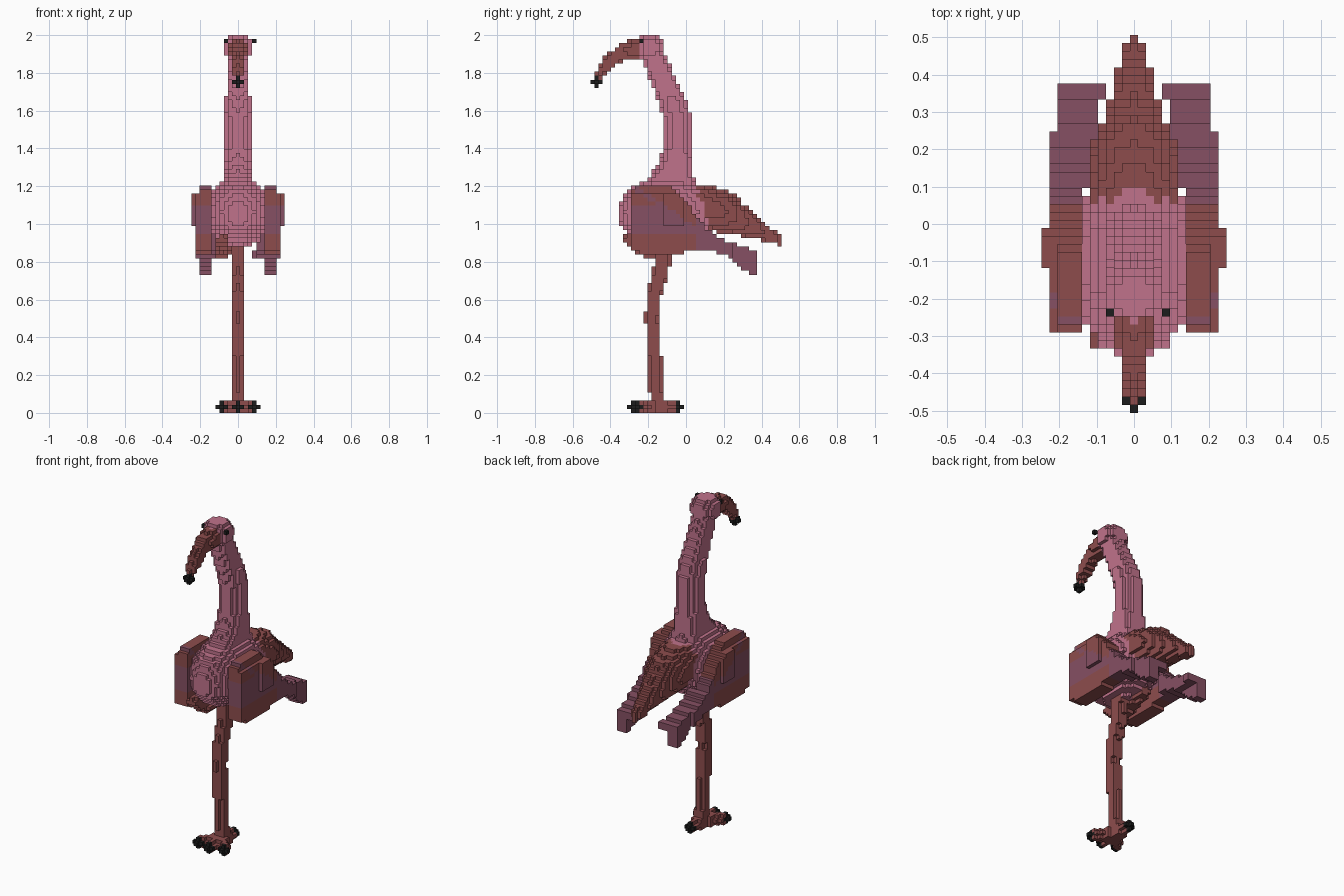
import bpy
import bmesh
from math import floor
from mathutils import Vector

old = bpy.data.objects.get("Cube")
if old:
    bpy.data.objects.remove(old, do_unlink=True)

V = 2 / 93  # edge of one block


def material(name, rgb):
    m = bpy.data.materials.new(name)
    m.use_nodes = True
    m.diffuse_color = (*rgb, 1)
    m.node_tree.nodes["Principled BSDF"].inputs["Base Color"].default_value = (*rgb, 1)
    return m


PINK = material("soft_pink", (0.53, 0.17, 0.26))
RED = material("brick_red", (0.27, 0.073, 0.073))
PURPLE = material("dusky_purple", (0.24, 0.08, 0.125))
BLACK = material("black", (0.012, 0.012, 0.012))

taken = {}   # block -> part name, the first part to claim a block keeps it
parts = {}   # part name -> (materials, colour rule)


def add_part(name, inside, mats, rule=None):
    """Claim every free block whose centre lies inside the shape."""
    parts[name] = (mats, rule)
    for i in range(-11, 12):
        for j in range(-23, 24):
            for k in range(93):
                p = Vector((i * V, j * V, (k + 0.5) * V))
                if (i, j, k) not in taken and inside(p):
                    taken[i, j, k] = name


def ellipsoid(center, radii):
    c = Vector(center)
    return lambda p: sum(((p[a] - c[a]) / radii[a]) ** 2 for a in range(3)) <= 1


def tube(*points):
    """Tapered tube through (x, y, z, radius) points."""
    def inside(p):
        for a, b in zip(points, points[1:]):
            pa, pb = Vector(a[:3]), Vector(b[:3])
            d = pb - pa
            t = max(0, min(1, (p - pa).dot(d) / d.length_squared))
            if (p - pa - t * d).length <= a[3] + t * (b[3] - a[3]):
                return True
        return False
    return inside


def either(*shapes):
    return lambda p: any(s(p) for s in shapes)


def in_outline(outline, y, z):
    hit = False
    for (y1, z1), (y2, z2) in zip(outline, outline[1:] + outline[:1]):
        if (z1 > z) != (z2 > z) and y < (y2 - y1) * (z - z1) / (z2 - z1) + y1:
            hit = not hit
    return hit


def blob(i, j, k):
    """Small cross of blocks: one block and its six neighbours."""
    return ellipsoid((i * V, j * V, (k + 0.5) * V), [1.2 * V] * 3)


# Wing outline seen from the side
WING = [(-0.29, 0.87), (-0.29, 1.18), (-0.25, 1.21), (-0.11, 1.21), (-0.03, 1.16),
        (0.11, 0.97), (0.2, 0.91), (0.375, 0.86), (0.375, 0.735), (0.33, 0.735),
        (0.22, 0.84), (0.1, 0.86), (0.0, 0.85), (-0.2, 0.83)]


def wing(side):
    def inside(p):
        x, y, z = p.x * side, p.y, p.z
        inner, outer = 0.13, 0.23
        if z > 1.17:
            inner, outer = 0.14, 0.205
        elif -0.11 < y < 0 and z > 0.99:
            outer = 0.25
        if y > 0.1:
            inner = 0.1
        if y > 0.25:
            outer = 0.205
        if y > 0.33:
            inner = 0.075
        if z < 0.82:
            inner, outer = max(inner, 0.14), 0.205
        return inner < x < outer and in_outline(WING, y, z)
    return inside


def feather_colour(p):
    """Purple flight feathers and a diagonal band over a red wing."""
    middle = 0.94 < p.z < 1.09 and p.z < 1.07 - 0.6 * (p.y + 0.1)
    shoulder = -0.27 < p.y and 1.13 < p.z + 0.7 * (p.y + 0.2) < 1.16
    return int(p.y > 0.06 or middle or shoulder)


# Eyes, beak tip and claws
add_part("left_eye", lambda p: (p - Vector((4 * V, -11 * V, 91.5 * V))).length < V / 2, [BLACK])
add_part("right_eye", lambda p: (p - Vector((-3 * V, -11 * V, 91.5 * V))).length < V / 2, [BLACK])
add_part("beak_tip", blob(0, -22, 81), [BLACK])
claws = [(0, -13, 1), (-4, -12, 1), (4, -12, 1), (0, -2, 1)]
add_part("claws", either(*[blob(*c) for c in claws]), [BLACK])

# Feet and legs
toes = [tube((0, -0.15, 1.5 * V, 0.035), (i * V, j * V, (k + 0.5) * V, 0.026)) for i, j, k in claws]
add_part("toes", either(*toes), [RED])
standing = tube((0, -0.155, 0.03, 0.036), (0, -0.165, 0.3, 0.036), (0, -0.182, 0.5, 0.036),
                (0, -0.17, 0.62, 0.038), (0, -0.13, 0.76, 0.042), (0, -0.12, 0.9, 0.046))
add_part("standing_leg", lambda p: abs(p.x) < 0.034 and standing(p), [RED])
add_part("tucked_leg", tube((-0.06, 0.0, 0.89, 0.035), (-0.08, -0.2, 0.85, 0.04),
                            (-0.085, -0.31, 0.92, 0.028)), [RED])

# Wings
add_part("left_wing", wing(1), [RED, PURPLE], feather_colour)
add_part("right_wing", wing(-1), [RED, PURPLE], feather_colour)

# Head, neck and body
add_part("head", ellipsoid((0, -0.19, 1.935), (0.078, 0.078, 0.076)), [PINK])
neck = tube((0, -0.08, 1.18, 0.15), (0, -0.055, 1.3, 0.09), (0, -0.04, 1.42, 0.074),
            (0, -0.04, 1.55, 0.072), (0, -0.075, 1.66, 0.07), (0, -0.13, 1.78, 0.064),
            (0, -0.18, 1.9, 0.062))
add_part("neck", lambda p: abs(p.x) < (0.077 if p.z < 1.68 else 0.055) and neck(p), [PINK])
add_part("body", ellipsoid((0, -0.1, 1.06), (0.167, 0.26, 0.195)), [PINK])

# Beak and tail
beak = tube((0, -0.24, 1.925, 0.058), (0, -0.32, 1.92, 0.045), (0, -0.4, 1.865, 0.038),
            (0, -0.47, 1.765, 0.018))
add_part("beak", lambda p: abs(p.x) < (0.055 if p.y > -0.33 else 0.034) and beak(p), [RED])
tail = tube((0, 0.08, 1.09, 0.125), (0, 0.19, 1.065, 0.112), (0, 0.32, 1.0, 0.068),
            (0, 0.42, 0.95, 0.042), (0, 0.497, 0.912, 0.02))
add_part("tail", tail, [RED])

# Turn the claimed blocks of each part into a mesh of its outer faces
DIRECTIONS = [(a, s) for a in range(3) for s in (-1, 1)]
for name, (mats, rule) in parts.items():
    bm = bmesh.new()
    corners = {}

    def corner(key):
        if key not in corners:
            i, j, k = key
            corners[key] = bm.verts.new(((i - 0.5) * V, (j - 0.5) * V, k * V))
        return corners[key]

    for cell in [c for c, owner in taken.items() if owner == name]:
        for axis, sign in DIRECTIONS:
            beside = list(cell)
            beside[axis] += sign
            if tuple(beside) in taken:
                continue
            u, w = (axis + 1) % 3, (axis + 2) % 3
            ring = []
            for du, dw in ((0, 0), (1, 0), (1, 1), (0, 1))[::sign]:
                key = list(cell)
                key[axis] += (sign + 1) // 2
                key[u] += du
                key[w] += dw
                ring.append(corner(tuple(key)))
            face = bm.faces.new(ring)
            if rule:
                i, j, k = cell
                face.material_index = rule(Vector((i * V, j * V, (k + 0.5) * V)))
    mesh = bpy.data.meshes.new(name)
    bm.to_mesh(mesh)
    bm.free()
    for m in mats:
        mesh.materials.append(m)
    bpy.context.collection.objects.link(bpy.data.objects.new(name, mesh))
